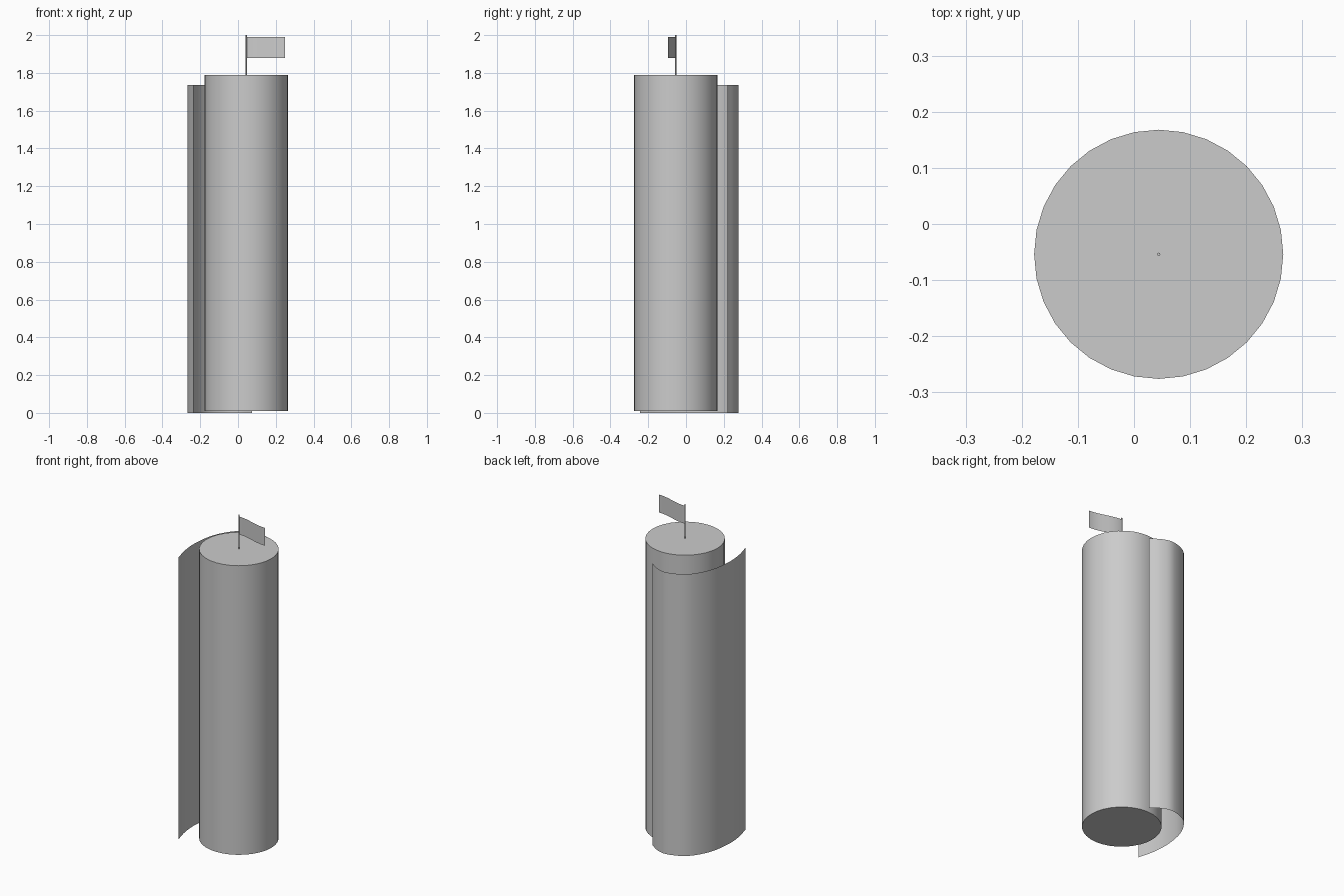
import bpy, bmesh, math
from mathutils import Vector, geometry

if "Cube" in bpy.data.objects:
    bpy.data.objects.remove(bpy.data.objects["Cube"], do_unlink=True)

grey = bpy.data.materials.new("plain_grey")
grey.use_nodes = True
colour = (0.6, 0.6, 0.6, 1)
grey.diffuse_color = colour
grey.node_tree.nodes["Principled BSDF"].inputs["Base Color"].default_value = colour

CENTRE = Vector((0.044, -0.054))


def finish(obj, name):
    obj.name = obj.data.name = name
    obj.data.materials.append(grey)
    bpy.ops.object.select_all(action='DESELECT')
    obj.select_set(True)
    bpy.context.view_layer.objects.active = obj
    bpy.ops.object.shade_smooth_by_angle(angle=math.radians(35))


def cylinder(name, radius, z0, z1, sides):
    bpy.ops.mesh.primitive_cylinder_add(
        vertices=sides, radius=radius, depth=z1 - z0,
        location=(CENTRE.x, CENTRE.y, (z0 + z1) / 2))
    finish(bpy.context.object, name)


def ribbon(name, path, z0, z1):
    """Upright sheet standing on a plan path given relative to CENTRE."""
    bm = bmesh.new()
    rows = []
    for p in path:
        q = CENTRE + p
        rows.append([bm.verts.new((q.x, q.y, z)) for z in (z0, z1)])
    for a, b in zip(rows, rows[1:]):
        bm.faces.new((a[0], b[0], b[1], a[1]))
    mesh = bpy.data.meshes.new(name)
    bm.to_mesh(mesh)
    bm.free()
    obj = bpy.data.objects.new(name, mesh)
    bpy.context.collection.objects.link(obj)
    finish(obj, name)


def smooth_path(points, steps):
    """Smooth curve through all the points."""
    pts = [Vector(p) for p in points]
    ext = [2 * pts[0] - pts[1]] + pts + [2 * pts[-1] - pts[-2]]
    path = [pts[0]]
    for a, b, c, d in zip(ext, ext[1:], ext[2:], ext[3:]):
        seg = geometry.interpolate_bezier(b, b + (c - a) / 6, c - (d - b) / 6, c, steps + 1)
        path += [Vector(p[:2]) for p in seg[1:]]
    return path


# Main tower and the flagpole on its roof
cylinder("tower", 0.222, 0.01, 1.79, 32)
cylinder("flagpole", 0.003, 1.79, 2.0, 8)

# Curved screen wall wrapping the back right of the tower
wall = [(0.031, 0.274), (-0.03, 0.315), (-0.105, 0.33), (-0.213, 0.283),
        (-0.285, 0.17), (-0.311, 0.03), (-0.304, -0.09), (-0.279, -0.189)]
ribbon("screen_wall", smooth_path(wall, 5), 0, 1.735)

# Waving flag
steps = 16
flag = [Vector((0.206 * i / steps, -0.02 * (1 - math.cos(math.pi * i / steps))))
        for i in range(steps + 1)]
ribbon("flag", flag, 1.88, 1.99)
